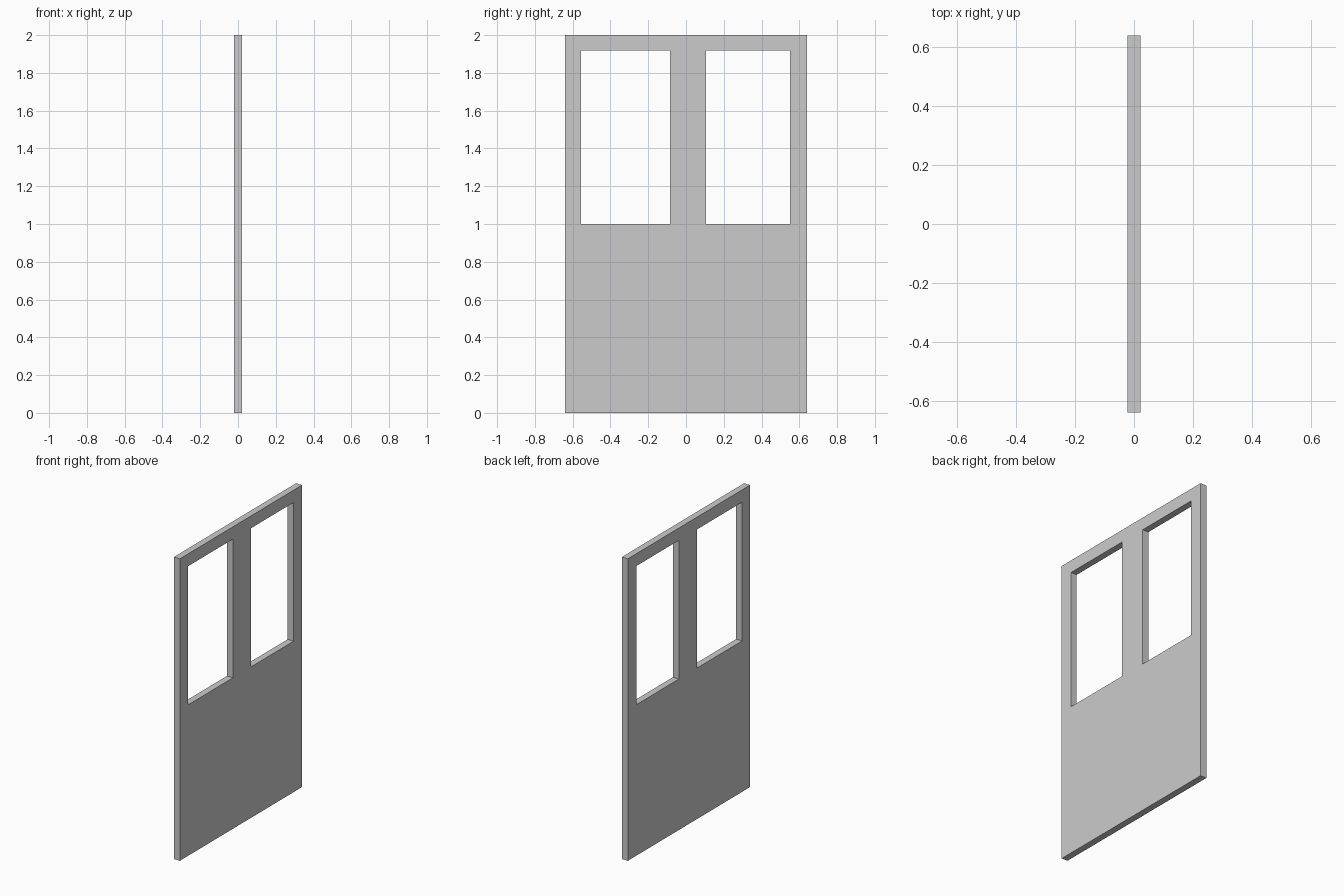
import bpy, bmesh
from mathutils import Vector

if "Cube" in bpy.data.objects:
    bpy.data.objects.remove(bpy.data.objects["Cube"])

THICK = 0.044
ys = [-0.64, -0.555, -0.085, 0.106, 0.55, 0.64]   # jambs and window edges
zs = [0.0, 1.0, 1.918, 2.0]                       # foot, sill, window head, top
windows = {(1, 1), (3, 1)}                        # open cells (column, row)

bm = bmesh.new()

# Front sheet: grid of cells with the two windows left open
verts = [[bm.verts.new((-THICK / 2, y, z)) for z in zs] for y in ys]
for i in range(len(ys) - 1):
    for j in range(len(zs) - 1):
        if (i, j) not in windows:
            bm.faces.new((verts[i][j], verts[i + 1][j],
                          verts[i + 1][j + 1], verts[i][j + 1]))

# Thicken the sheet into a solid panel
sheet = bm.faces[:]
back = bmesh.ops.extrude_face_region(bm, geom=sheet, use_keep_orig=True)
moved = [g for g in back["geom"] if isinstance(g, bmesh.types.BMVert)]
bmesh.ops.translate(bm, verts=moved, vec=Vector((THICK, 0, 0)))
bmesh.ops.recalc_face_normals(bm, faces=bm.faces[:])

mesh = bpy.data.meshes.new("door_panel")
bm.to_mesh(mesh)
bm.free()
door = bpy.data.objects.new("door_panel", mesh)
bpy.context.collection.objects.link(door)
